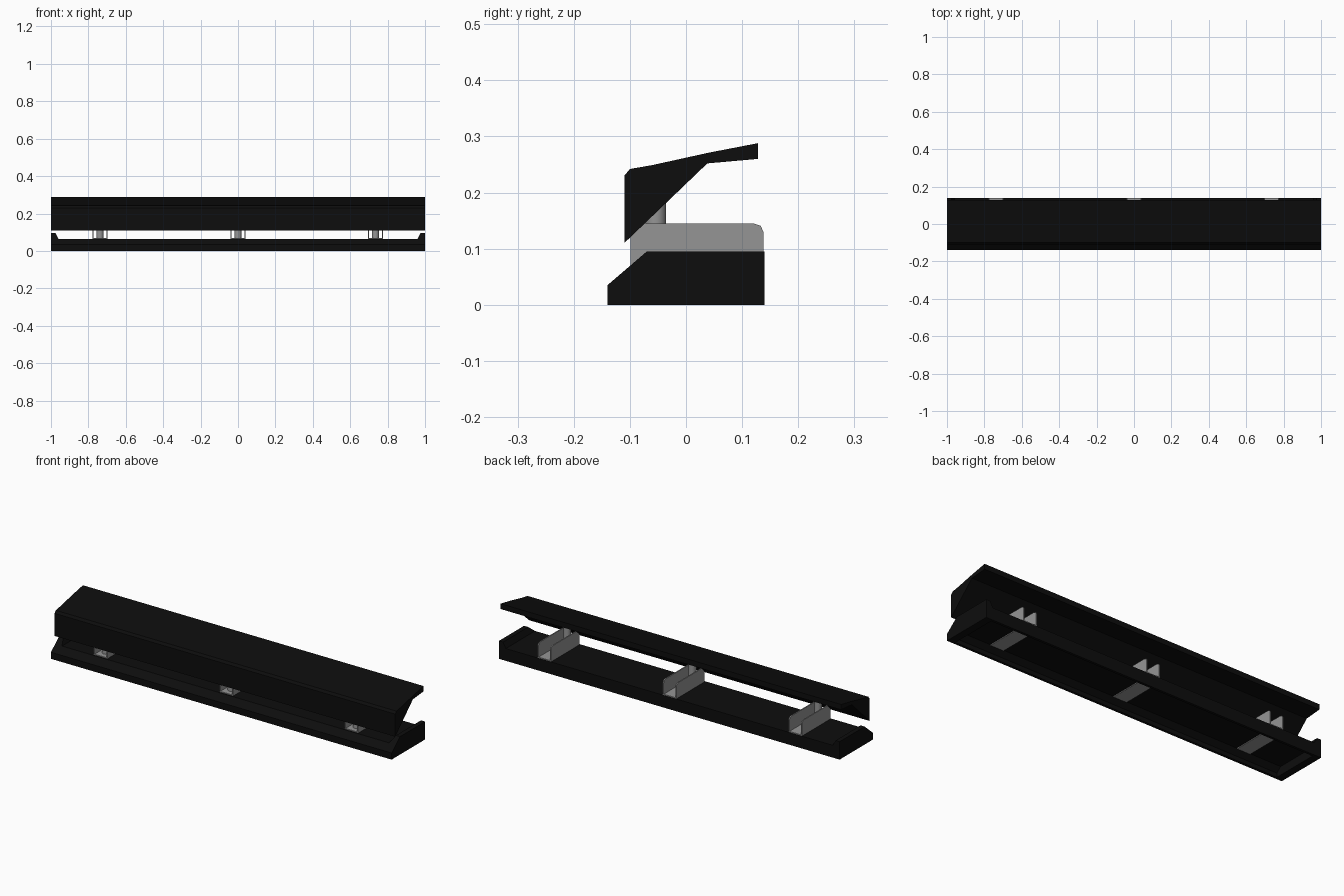
import bpy, bmesh, math

if "Cube" in bpy.data.objects:
    bpy.data.objects.remove(bpy.data.objects["Cube"])


def material(name, v):
    m = bpy.data.materials.new(name)
    m.diffuse_color = (v, v, v, 1)
    m.use_nodes = True
    m.node_tree.nodes["Principled BSDF"].inputs["Base Color"].default_value = m.diffuse_color
    return m


BLACK = material("matte_black", 0.004)
GREY = material("bare_metal_grey", 0.3)


def loft(name, sections, mat):
    """Solid through matching y-z profiles, each given as (x, points)."""
    bm = bmesh.new()
    rings = [[bm.verts.new((x, y, z)) for y, z in pts] for x, pts in sections]
    n = len(rings[0])
    for a, b in zip(rings, rings[1:]):
        for i in range(n):
            j = (i + 1) % n
            bm.faces.new((a[i], a[j], b[j], b[i]))
    bm.faces.new(rings[0])
    bm.faces.new(rings[-1])
    bmesh.ops.recalc_face_normals(bm, faces=bm.faces)
    me = bpy.data.meshes.new(name)
    bm.to_mesh(me)
    bm.free()
    me.materials.append(mat)
    ob = bpy.data.objects.new(name, me)
    bpy.context.collection.objects.link(ob)
    return ob


def prism(name, x0, x1, pts, mat):
    return loft(name, [(x0, pts), (x1, pts)], mat)


# Upper rail with a sloped underside and thin rear overhang
prism("upper_rail", -1, 1,
      [(-.11, .11), (-.11, .23), (-.1, .242), (-.06, .249), (.04, .271),
       (.128, .288), (.128, .26), (.038, .252)], BLACK)

# Base channel, open underneath
low = [(-.14, 0), (-.14, .035), (-.105, .065), (.14, .065), (.14, 0)]
prism("base_channel", -.96, .96,
      low + [(.127, 0), (.127, .045), (-.1, .045), (-.127, .022), (-.127, 0)], BLACK)

# Raised end caps with a sloped inner shoulder
high = [(-.14, 0), (-.14, .035), (-.07, .095), (.14, .095), (.14, 0)]
for side, s in (("left", -1), ("right", 1)):
    loft(side + "_end_cap", [(s * .96, low), (s * .976, high), (s, high)], BLACK)

# Three U-shaped brackets, each with a round post up to the rail
plate = [(-.099, .042), (-.099, .122), (-.075, .145), (.12, .145),
         (.133, .141), (.138, .13), (.138, .042)]
floor = [(-.099, .041), (-.099, .07), (.138, .07), (.138, .041)]
for label, cx in (("left", -.738), ("middle", 0), ("right", .735)):
    prism(label + "_bracket_floor", cx - .039, cx + .039, floor, GREY)
    for s in (-1, 1):
        xs = sorted((cx + s * .034, cx + s * .04))
        prism(label + "_bracket_plate", xs[0], xs[1], plate, GREY)
    bpy.ops.mesh.primitive_cylinder_add(vertices=32, radius=.0185, depth=.135,
                                        location=(cx, -.054, .1325))
    post = bpy.context.object
    post.name = label + "_post"
    post.data.materials.append(GREY)
    bpy.ops.object.shade_smooth_by_angle(angle=math.radians(40))
